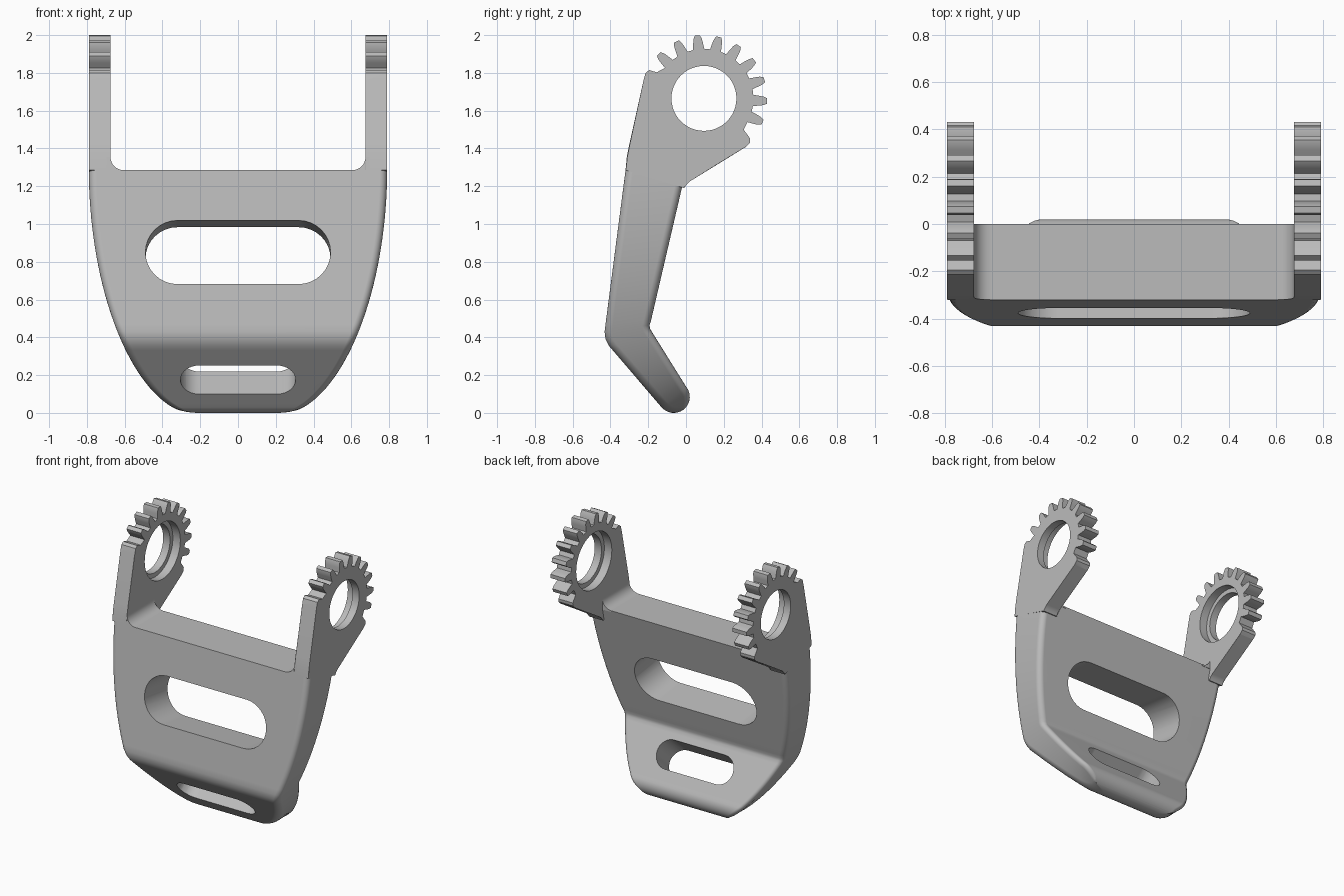
import bpy, bmesh
from math import sin, cos, pi, radians
from mathutils import Vector

if "Cube" in bpy.data.objects:
    bpy.data.objects.remove(bpy.data.objects["Cube"])

grey = bpy.data.materials.new("plain_grey")
grey.use_nodes = True
grey.diffuse_color = (0.5, 0.5, 0.5, 1)
grey.node_tree.nodes["Principled BSDF"].inputs["Base Color"].default_value = grey.diffuse_color

HALF, INNER, SHELF = 0.79, 0.675, 1.285
ROUND = 0.04


def finish(name, bm):
    bmesh.ops.recalc_face_normals(bm, faces=bm.faces)
    mesh = bpy.data.meshes.new(name)
    bm.to_mesh(mesh)
    bm.free()
    mesh.materials.append(grey)
    obj = bpy.data.objects.new(name, mesh)
    bpy.context.collection.objects.link(obj)
    return obj


def activate(obj):
    bpy.ops.object.select_all(action='DESELECT')
    obj.select_set(True)
    bpy.context.view_layer.objects.active = obj


def prism(points, offset):
    """Closed outline swept along an offset; returns the bmesh and both rings."""
    bm = bmesh.new()
    a = [bm.verts.new(p) for p in points]
    b = [bm.verts.new(Vector(p) + Vector(offset)) for p in points]
    bm.faces.new(a)
    bm.faces.new(b)
    for i in range(len(a)):
        j = (i + 1) % len(a)
        bm.faces.new((a[i], a[j], b[j], b[i]))
    return bm, a, b


def cut(obj, cutter):
    activate(obj)
    mod = obj.modifiers.new("cut", 'BOOLEAN')
    mod.operation = 'DIFFERENCE'
    mod.solver = 'EXACT'
    mod.object = cutter
    cutter.hide_render = True
    bpy.ops.object.modifier_apply(modifier=mod.name)
    bpy.data.objects.remove(cutter)


def smooth(obj):
    activate(obj)
    bpy.ops.object.shade_smooth_by_angle(angle=radians(32))
    mod = obj.modifiers.new("flat_weighting", 'WEIGHTED_NORMAL')
    mod.keep_sharp = True


def half_width(z):
    u = max(0, 1 - z / 1.3)
    return 0.25 + (HALF - 0.25) * (1 - u ** 2) ** (1 / 1.8)


# Bent plate: rounded sections lofted between the front and back lines
front = [(-0.32, SHELF), (-0.426, 0.47), (-0.431, 0.43), (-0.426, 0.39), (-0.408, 0.355)]
back = [(0.0, SHELF), (-0.185, 0.49), (-0.193, 0.465), (-0.19, 0.445), (-0.178, 0.425)]
centre, radius = Vector((-0.065, 0.085)), 0.085
normal, down = Vector((-0.76, -0.65)), Vector((0.65, -0.76))
key = [(Vector(f), Vector(b)) for f, b in zip(front, back)]
key.append((centre + normal * radius, centre - normal * radius))
stations = []
for i in range(len(key) - 1):
    steps = {0: 16, len(key) - 2: 14}.get(i, 1)
    for s in range(steps):
        stations.append([key[i][k].lerp(key[i + 1][k], s / steps) for k in (0, 1)])
for k in range(9):
    a = k * pi / 18 * 1.07
    tip = centre + down * radius * sin(a)
    stations.append([tip + normal * radius * cos(a), tip - normal * radius * cos(a)])

bm = bmesh.new()
rings = []
for f, b in stations:
    length = (b - f).length
    r = min(ROUND, length * 0.48)
    corner = [(r * (1 - sin(k * pi / 10)), r * (1 - cos(k * pi / 10))) for k in range(6)]
    side = corner + [(i, length - d) for i, d in reversed(corner)]
    pts = []
    for inset, depth in side:
        y, z = f.lerp(b, depth / length)
        pts.append((half_width(z) - inset, y, z))
    pts += [(-x, y, z) for x, y, z in reversed(pts)]
    rings.append([bm.verts.new(p) for p in pts])
for r0, r1 in zip(rings, rings[1:]):
    for i in range(len(r0)):
        j = (i + 1) % len(r0)
        bm.faces.new((r0[i], r0[j], r1[j], r1[i]))
bm.faces.new(rings[0])
bm.faces.new(rings[-1])
plate = finish("bent_plate", bm)


# Long rounded slots, cut square to each plane of the plate
def slot_cutter(name, origin, up, through, half, r):
    origin, up, through = Vector(origin), Vector(up), Vector(through)
    pts = []
    for k in range(34):
        end = 1 if k < 17 else -1
        a = (k if k < 17 else k - 1) * pi / 16 - pi / 2
        pts.append(origin - through * 0.1 + up * r * sin(a)
                   + Vector((end * half + r * cos(a), 0, 0)))
    return finish(name, prism(pts, through * 0.6)[0])


cut(plate, slot_cutter("upper_slot_cutter", (0, -0.375, 0.85),
                       (0, 0.124, 0.992), (0, 0.992, -0.124), 0.32, 0.17))
cut(plate, slot_cutter("lower_slot_cutter", (0, -0.254, 0.175),
                       (0, -0.65, 0.76), (0, 0.76, 0.65), 0.205, 0.1))
smooth(plate)

# Arm outline: front edge, gear teeth, then the lower back edge
HUB = Vector((0.095, 1.665))
front_edge = [(-0.32, SHELF), (-0.311, 1.355), (-0.298, 1.42), (-0.225, 1.76),
              (-0.214, 1.8), (-0.195, 1.815), (-0.155, 1.803)]
back_edge = [(0.305, 1.5), (0.34, 1.452), (0.338, 1.43), (0.315, 1.407),
             (0.02, 1.228), (0.0, 1.21), (-0.01, 1.19)]
tooth = [(-6.5, 0.262), (-5, 0.295), (-4, 0.317), (-2.4, 0.335),
         (2.4, 0.335), (4, 0.317), (5, 0.295), (6.5, 0.262)]
teeth = []
for n in range(9):
    for turn, r in tooth:
        a = radians(135.5 - 19.7 * n - turn)
        teeth.append((HUB.x + r * cos(a), HUB.y + r * sin(a)))
outline = front_edge + teeth + back_edge
total = len(outline)
rounded = [0, 1, 2] + [total - 4, total - 3, total - 2]


def hub_cutter(x0, x1, r):
    pts = [(x0, HUB.x + r * cos(k * pi / 24), HUB.y + r * sin(k * pi / 24)) for k in range(48)]
    return finish("hub_cutter", prism(pts, (x1 - x0, 0, 0))[0])


for sign, label in ((1, "left"), (-1, "right")):
    # Arm with gear head, softened edges and a stepped bore
    bm, inner, outer = prism([(sign * INNER, y, z) for y, z in outline],
                             (sign * (HALF - INNER), 0, 0))
    for ring, width in ((outer, ROUND), (inner, 0.02)):
        edges = [bm.edges.get((ring[i], ring[i + 1])) for i in rounded]
        bmesh.ops.bevel(bm, geom=edges, offset=width, segments=5, profile=0.5,
                        affect='EDGES', clamp_overlap=True)
    arm = finish(label + "_gear_arm", bm)
    cut(arm, hub_cutter(sign * 0.6, sign * 0.9, 0.172))
    cut(arm, hub_cutter(sign * 0.6, sign * 0.735, 0.205))
    smooth(arm)

    # Concave fillet where the arm meets the plate
    r = 0.07
    arc = [(INNER - r + r * sin(k * pi / 16), SHELF + r - r * cos(k * pi / 16)) for k in range(9)]
    shape = [(INNER + 0.02, SHELF - 0.01), (INNER - r, SHELF - 0.01)] + arc + [(INNER + 0.02, SHELF + r)]
    bm, near, far = prism([(sign * x, -0.32 + 0.127 * (z - SHELF), z) for x, z in shape], (0, 0.3, 0))
    for v in far:
        v.co.y = 0
    smooth(finish(label + "_arm_fillet", bm))
